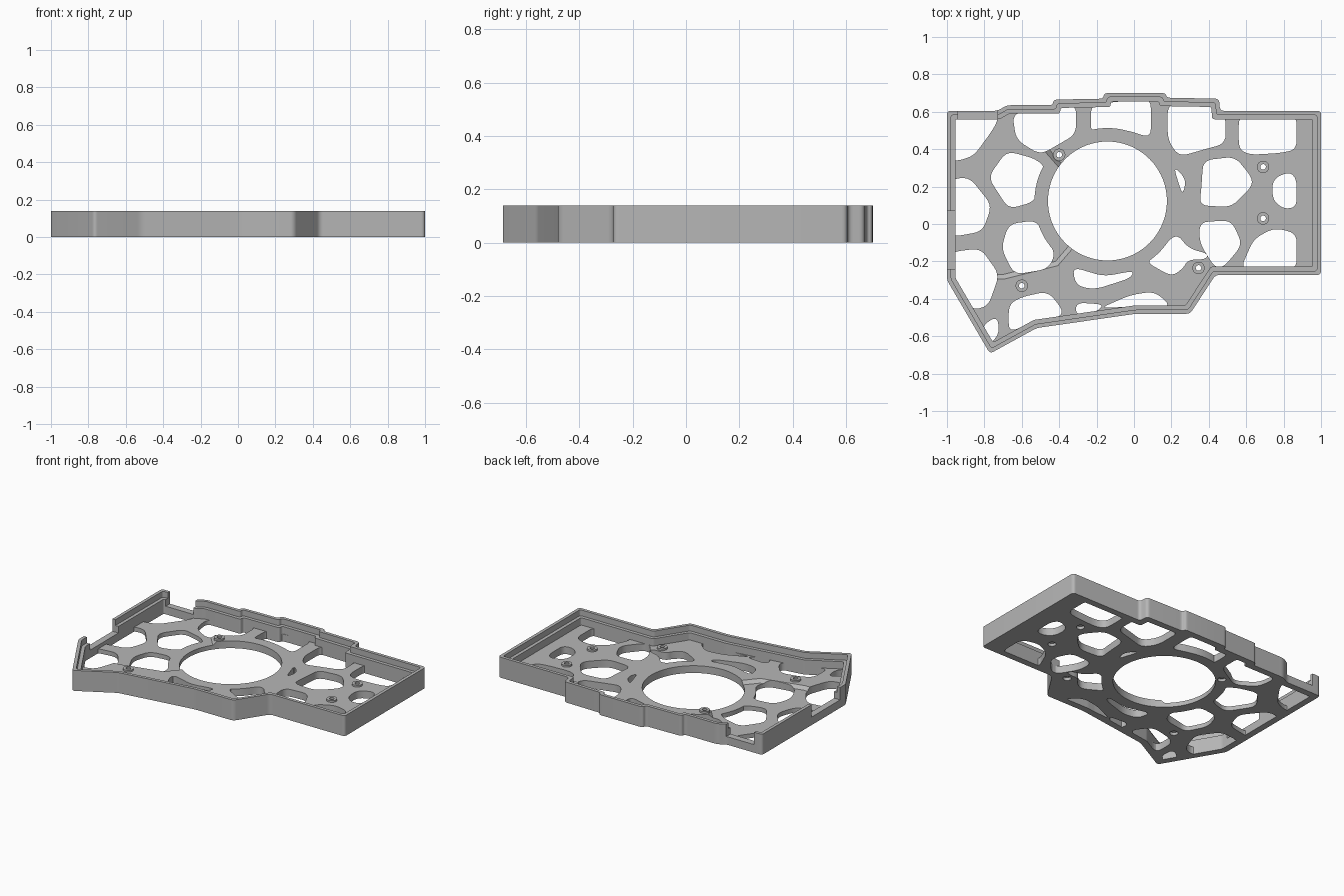
import bpy, bmesh, math
from mathutils import Vector

if "Cube" in bpy.data.objects:
    bpy.data.objects.remove(bpy.data.objects["Cube"])

HEIGHT, LEDGE, FLOOR, LOW = 0.14, 0.10, 0.05, 0.03
RING_CENTRE, RING_IN, RING_OUT = Vector((-0.142, 0.123)), 0.318, 0.39

grey = bpy.data.materials.new("plain_grey")
grey.use_nodes = True
grey.diffuse_color = (0.47, 0.47, 0.47, 1)
grey.node_tree.nodes["Principled BSDF"].inputs["Base Color"].default_value = grey.diffuse_color


def points(*pairs):
    """Hundredths to units, always counter-clockwise."""
    pts = [Vector(p) / 100 for p in pairs]
    area = sum(a.x * b.y - b.x * a.y for a, b in zip(pts, pts[1:] + pts[:1]))
    return pts if area > 0 else pts[::-1]


def inset(pts, d):
    """Mitred inward offset of a counter-clockwise polygon."""
    out = []
    for i, p in enumerate(pts):
        u = (p - pts[i - 1]).normalized()
        v = (pts[(i + 1) % len(pts)] - p).normalized()
        n, m = Vector((-u.y, u.x)), Vector((-v.y, v.x))
        out.append(p + (n + m) * d / (1 + n.dot(m)))
    return out


def rounded(pts, r, steps=5):
    """Replace each corner by a short curve."""
    out = []
    for i, p in enumerate(pts):
        a, b = pts[i - 1] - p, pts[(i + 1) % len(pts)] - p
        s = p + a.normalized() * min(r, a.length * 0.45)
        e = p + b.normalized() * min(r, b.length * 0.45)
        for k in range(steps + 1):
            t = k / steps
            out.append(s * (1 - t) ** 2 + p * 2 * t * (1 - t) + e * t * t)
    return out


def circle(c, r, n=32):
    return [Vector(c) + Vector((math.cos(a), math.sin(a))) * r
            for a in (2 * math.pi * i / n for i in range(n))]


def window(pts):
    """Rounded opening that stays clear of the ring."""
    pts = rounded(pts, 0.05)
    out = []
    for a, b in zip(pts, pts[1:] + pts[:1]):
        n = max(1, int((b - a).length / 0.025))
        for k in range(n):
            p = a.lerp(b, k / n)
            d = p - RING_CENTRE
            if d.length < RING_OUT:
                p = RING_CENTRE + d.normalized() * RING_OUT
            out.append(p)
    return out


def slab(name, loops, z0, z1):
    """Extruded flat shape; inner loops become holes."""
    cu = bpy.data.curves.new(name, 'CURVE')
    cu.dimensions, cu.fill_mode, cu.extrude = '2D', 'BOTH', (z1 - z0) / 2
    for loop in loops:
        s = cu.splines.new('POLY')
        s.points.add(len(loop) - 1)
        s.use_cyclic_u = True
        for q, p in zip(s.points, loop):
            q.co = (p.x, p.y, 0, 1)
    tmp = bpy.data.objects.new(name + "_curve", cu)
    bpy.context.collection.objects.link(tmp)
    dg = bpy.context.evaluated_depsgraph_get()
    me = bpy.data.meshes.new_from_object(tmp.evaluated_get(dg))
    bpy.data.objects.remove(tmp)
    bm = bmesh.new()
    bm.from_mesh(me)
    bmesh.ops.remove_doubles(bm, verts=bm.verts, dist=0.0002)
    bmesh.ops.translate(bm, verts=bm.verts, vec=(0, 0, (z0 + z1) / 2))
    bmesh.ops.recalc_face_normals(bm, faces=bm.faces)
    bm.to_mesh(me)
    bm.free()
    me.materials.clear()
    me.materials.append(grey)
    ob = bpy.data.objects.new(name, me)
    bpy.context.collection.objects.link(ob)
    return ob


def frustum(name, low, high, z0, z1):
    """Hidden cutter between two matching polygons."""
    bm = bmesh.new()
    a = [bm.verts.new((p.x, p.y, z0)) for p in low]
    b = [bm.verts.new((p.x, p.y, z1)) for p in high]
    bm.faces.new(a[::-1])
    bm.faces.new(b)
    for i in range(len(a)):
        bm.faces.new((a[i - 1], a[i], b[i], b[i - 1]))
    bmesh.ops.recalc_face_normals(bm, faces=bm.faces)
    me = bpy.data.meshes.new(name)
    bm.to_mesh(me)
    bm.free()
    me.materials.append(grey)
    ob = bpy.data.objects.new(name, me)
    bpy.context.collection.objects.link(ob)
    ob.hide_render = True
    ob.hide_set(True)
    ob.display_type = 'WIRE'
    return ob


def cut(ob, cutter):
    m = ob.modifiers.new(cutter.name, 'BOOLEAN')
    m.operation, m.solver, m.object = 'DIFFERENCE', 'EXACT', cutter


# Case outline
outline = points(
    (-100, 60.5), (-100, -30), (-77, -69.3), (-52, -55.6), (1, -48), (30, -48),
    (43.5, -27.3), (100, -27.3), (100, 60.5), (46, 60.5), (45.5, 67), (17.5, 67.5),
    (17, 70), (-16, 70), (-16.5, 67), (-43, 66.5), (-43.5, 63.5), (-68, 63.5), (-73, 60.5))
outer = rounded(outline, 0.022)

# Openings in the floor
left_windows = [
    points((-98, 58), (-72, 58), (-75, 51), (-86, 36), (-98, 33)),
    points((-98, 24), (-88, 25), (-76, 10), (-81, -4), (-98, -7)),
    points((-98, -15), (-82, -13), (-72, -27), (-78, -44), (-87, -46), (-98, -28)),
    points((-68, 39), (-53, 35), (-47, 30), (-53, 12), (-67, 8), (-78, 25)),
    points((-67, 0), (-52, 2), (-42, -16), (-46, -24), (-64, -27), (-71, -13))]
front_windows = [
    points((-82, -55), (-73, -49), (-72, -59), (-78, -65)),
    points((-67, -43), (-60, -39), (-46, -36), (-38, -46), (-40, -50), (-53, -52), (-67, -58)),
    points((-33, -23), (-16, -28), (0, -25), (-2, -29), (-21, -35), (-31, -33)),
    points((-31, -42), (-16, -43), (-20, -47), (-31, -49)),
    points((-18, -45), (-2, -38), (11, -36), (20, -44), (1, -44)),
    points((6, -20), (23, -5), (29, -13), (40, -16), (38, -19), (29, -19), (26, -24), (20, -28))]
right_windows = [
    points((37, 34), (54, 36), (63, 25), (63, 20), (52, 9), (35, 10), (36, 19)),
    points((21, 31), (28, 24), (26, 15)),
    points((35, 1), (52, 2), (58, -11), (48, -23), (43, -23), (35, -10)),
    points((74, 24), (83, 28), (87, 24), (87, 9), (80, 8), (74, 13)),
    points((57, -24), (64, -8), (75, -2), (87, -5), (87, -24))]
back_windows = [
    points((56, 58), (87, 58), (87, 40), (79, 38), (62, 37), (56, 40)),
    points((18, 64), (42, 64), (42, 58), (49, 58), (49, 43), (38, 40), (24, 36), (18, 45)),
    points((-23, 64), (9, 67), (9, 46), (-3, 50), (-14, 51), (-23, 48)),
    points((-65, 59), (-31, 64), (-31, 48), (-50, 37), (-63, 45))]
windows = left_windows + front_windows + right_windows + back_windows

# Floor with ring opening and screw holes
screws = points((-40, 37), (69, 30.5), (69, 3), (34.5, -23.5), (-60, -33))
floor = slab("floor", [inset(outer, 0.004), circle(RING_CENTRE, RING_IN, 72)]
             + [window(w) for w in windows]
             + [circle(c, 0.026, 20) for c in screws], 0, FLOOR)

# Sunken left area with ramps
sunk = points((-110, -27), (-70, -27), (-42, -20), (-30, -6), (-30, 18),
              (-40, 30), (-47, 38), (-55, 47), (-55, 80), (-110, 80))
cut(floor, frustum("sunken_area_cutter", sunk, inset(sunk, -0.05), LOW, LOW + 0.04))

# Screw bosses
bosses = [slab("screw_boss", [circle(c, 0.033, 24), circle(c, 0.015, 24)], 0.02, FLOOR + 0.012)
          for c in screws]

# Wall and its inner ledge
wall = slab("outer_wall", [outer, rounded(inset(outline, 0.022), 0.015)], 0, HEIGHT)
ledge = slab("inner_ledge", [rounded(inset(outline, 0.012), 0.015),
                             rounded(inset(outline, 0.045), 0.012)], 0, LEDGE)

# Cable openings in the left and back walls
for name, box in (("left_opening_cutter", points((-105, -24), (-93, -24), (-93, 7), (-105, 7))),
                  ("back_opening_cutter", points((-94, 50), (-73, 50), (-73, 68), (-94, 68)))):
    cutter = frustum(name, box, box, 0.055, 0.2)
    cut(wall, cutter)
    cut(ledge, cutter)

# Smooth rounded sides, keep edges crisp
for ob in [floor, wall, ledge] + bosses:
    bpy.ops.object.select_all(action='DESELECT')
    ob.select_set(True)
    bpy.context.view_layer.objects.active = ob
    for m in list(ob.modifiers):
        bpy.ops.object.modifier_apply(modifier=m.name)
    bpy.ops.object.shade_smooth_by_angle(angle=math.radians(30))
